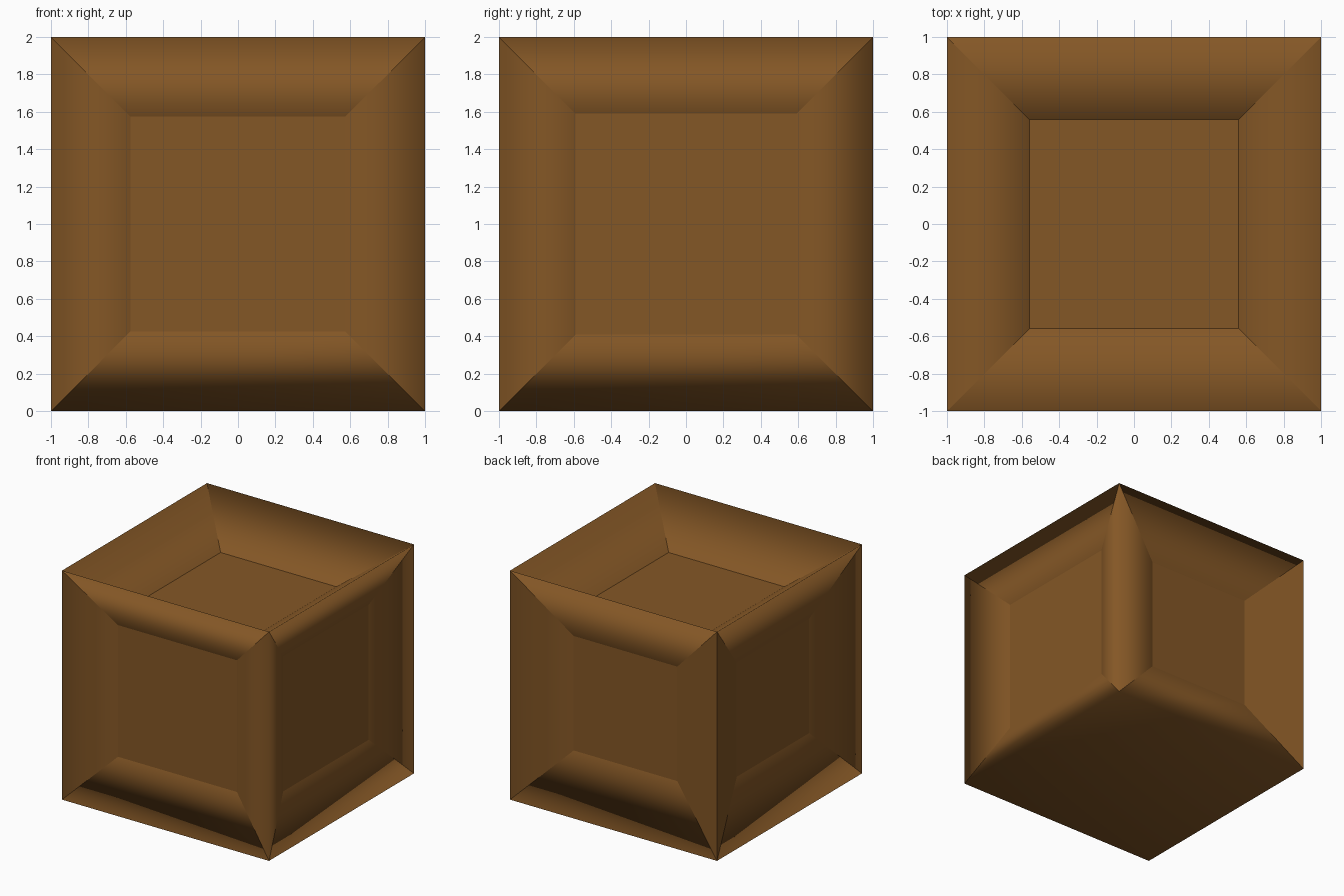
import bpy, bmesh
from mathutils import Vector

if "Cube" in bpy.data.objects:
    bpy.data.objects.remove(bpy.data.objects["Cube"])

brown = bpy.data.materials.new("brown wood")
brown.diffuse_color = (0.231, 0.095, 0.019, 1)
brown.use_nodes = True
brown.node_tree.nodes["Principled BSDF"].inputs["Base Color"].default_value = brown.diffuse_color

# Recessed panel per side: outward direction, border width, depth
panels = [
    (Vector((0, -1, 0)), 0.425, 0.165),
    (Vector((1, 0, 0)), 0.41, 0.15),
    (Vector((0, 1, 0)), 0.50, 0.165),
    (Vector((-1, 0, 0)), 0.50, 0.16),
    (Vector((0, 0, 1)), 0.44, 0.32),
]

bm = bmesh.new()
bmesh.ops.create_cube(bm, size=2)
bmesh.ops.translate(bm, verts=bm.verts, vec=(0, 0, 1))
bm.normal_update()
sides = [next(f for f in bm.faces if f.normal.dot(d) > 0.9) for d, _, _ in panels]
rims = set(bm.edges)

# Sink a panel into every side except the flat base
for face, (_, width, depth) in zip(sides, panels):
    bmesh.ops.inset_individual(bm, faces=[face], thickness=width,
                               depth=-depth, use_even_offset=True)

# Soft outer rims, crisp mitres and panel borders
for f in bm.faces:
    f.smooth = True
for e in bm.edges:
    a, b = (v.co for v in e.verts)
    mid = (a + b) / 2
    on_rim = sum(abs(c) > 0.999 for c in (mid.x, mid.y, mid.z - 1)) == 2
    back_left = mid.x < -0.999 and mid.y > 0.999
    e.smooth = on_rim and not back_left

mesh = bpy.data.meshes.new("crate")
bm.to_mesh(mesh)
bm.free()
mesh.materials.append(brown)
crate = bpy.data.objects.new("crate", mesh)
bpy.context.collection.objects.link(crate)

# Large faces dominate the rim shading
wn = crate.modifiers.new("weighted normals", 'WEIGHTED_NORMAL')
wn.keep_sharp = True
